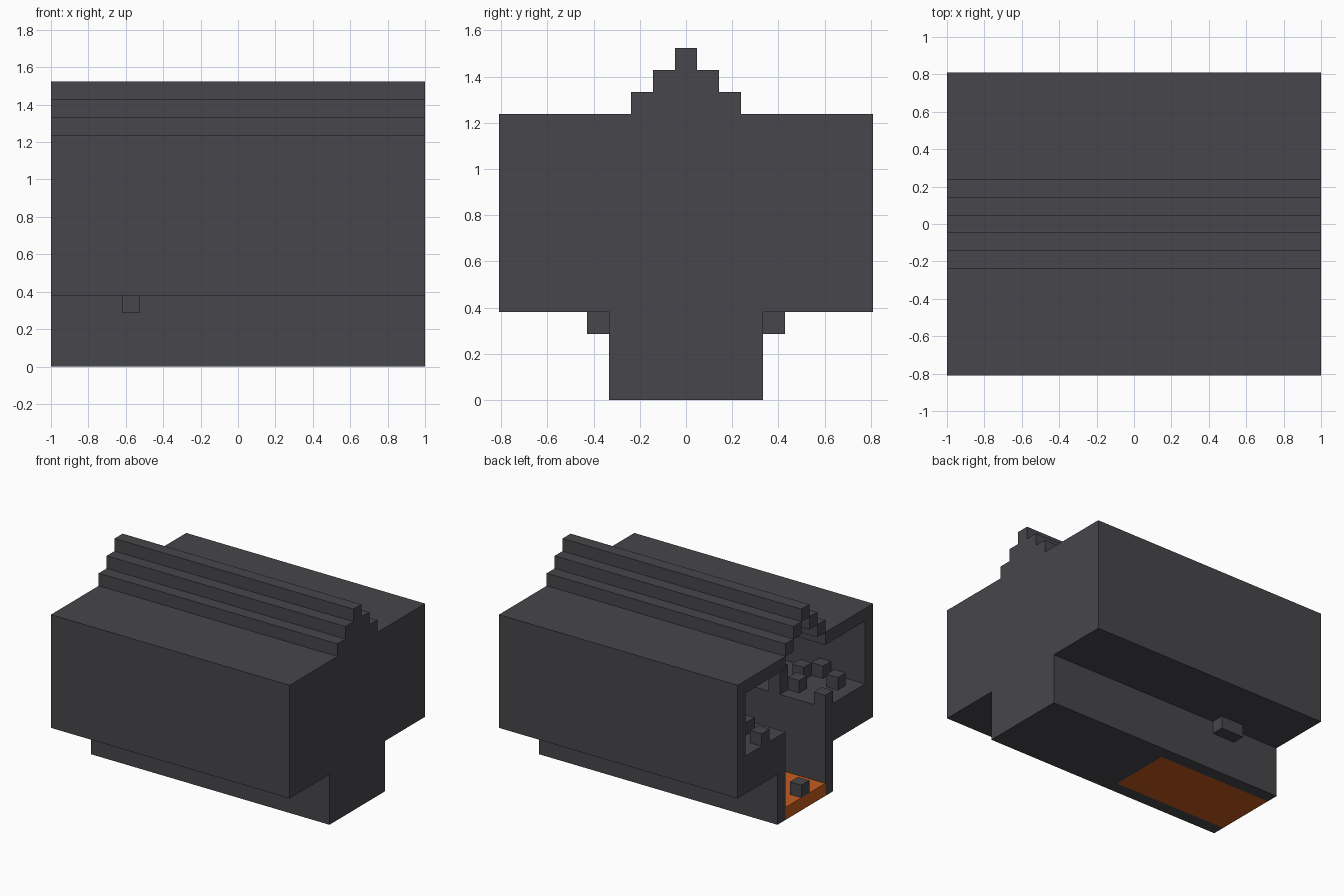
import bpy
import bmesh

U = 2 / 21          # edge of one unit block
LENGTH = 21

cube = bpy.data.objects.get("Cube")
if cube:
    bpy.data.objects.remove(cube, do_unlink=True)


def material(name, color):
    m = bpy.data.materials.new(name)
    m.use_nodes = True
    m.diffuse_color = color
    m.node_tree.nodes["Principled BSDF"].inputs["Base Color"].default_value = color
    return m


STONE = material("dark_stone", (0.063, 0.061, 0.069, 1))
LAVA = material("glowing_orange", (0.56, 0.107, 0.014, 1))


def extrude(name, outline, start, end, mat=STONE):
    """Extrude a (y, z) outline along x; start and end count blocks from the open end."""
    bm = bmesh.new()
    x0 = start - LENGTH / 2
    face = bm.faces.new([bm.verts.new((x0 * U, y * U, z * U)) for y, z in outline])
    ext = bmesh.ops.extrude_face_region(bm, geom=[face])
    moved = [v for v in ext["geom"] if isinstance(v, bmesh.types.BMVert)]
    bmesh.ops.translate(bm, verts=moved, vec=((end - start) * U, 0, 0))
    bmesh.ops.recalc_face_normals(bm, faces=bm.faces)
    mesh = bpy.data.meshes.new(name)
    bm.to_mesh(mesh)
    bm.free()
    mesh.materials.append(mat)
    obj = bpy.data.objects.new(name, mesh)
    bpy.context.collection.objects.link(obj)
    return obj


def box(name, start, end, y0, y1, z0, z1, mat=STONE):
    return extrude(name, [(y0, z0), (y1, z0), (y1, z1), (y0, z1)], start, end, mat)


# Half outline of the closed end, from the foot up to the ridge
half = [(3.5, 0), (3.5, 4), (8.5, 4), (8.5, 13), (2.5, 13),
        (2.5, 14), (1.5, 14), (1.5, 15), (0.5, 15), (0.5, 16)]
extrude("end_wall", half + [(-y, z) for y, z in reversed(half)], LENGTH - 1, LENGTH)

# Side walls with ledge and flat roof, plus stepped roof blocks, on both sides
wall = half[:5] + [(2.5, 12), (7.5, 12), (7.5, 7), (2.5, 7), (2.5, 0)]
for side, s in (("back", 1), ("front", -1)):
    extrude(side + "_wall", [(s * y, z) for y, z in wall], 0, LENGTH - 1)
    for n, (y, z) in enumerate([(1.5, 13), (0.5, 14)]):
        box(f"{side}_roof_step_{n + 1}", 0, LENGTH - 1, s * y, s * (y + 1), z, z + 1)
box("roof_ridge", 0, LENGTH - 1, -0.5, 0.5, 15, 16)

# Channel floor: molten pool near the opening, stone behind it
box("lava_pool", 0, 10, -2.5, 2.5, 0, 1, LAVA)
box("channel_floor", 10, LENGTH - 1, -2.5, 2.5, 0, 1)

# Knobs under the ledges
box("front_knob", 4, 5, -4.5, -3.5, 3, 4)
box("back_knob", 4, 6, 3.5, 4.5, 3, 4)

# Loose rocks inside: (blocks from open end, y centre, floor height, block height)
rocks = [(0, 0, 1, 1), (0, -3, 7, 1), (1, -6, 7, 1), (3, -7, 7, 1), (3, -4, 7, 1),
         (4, -6, 7, 1), (4, -3, 7, 2), (0, 5, 7, 1), (2, 4, 7, 1)]
for n, (i, y, z, h) in enumerate(rocks):
    box(f"rock_{n + 1}", i, i + 1, y - 0.5, y + 0.5, z, z + h)
